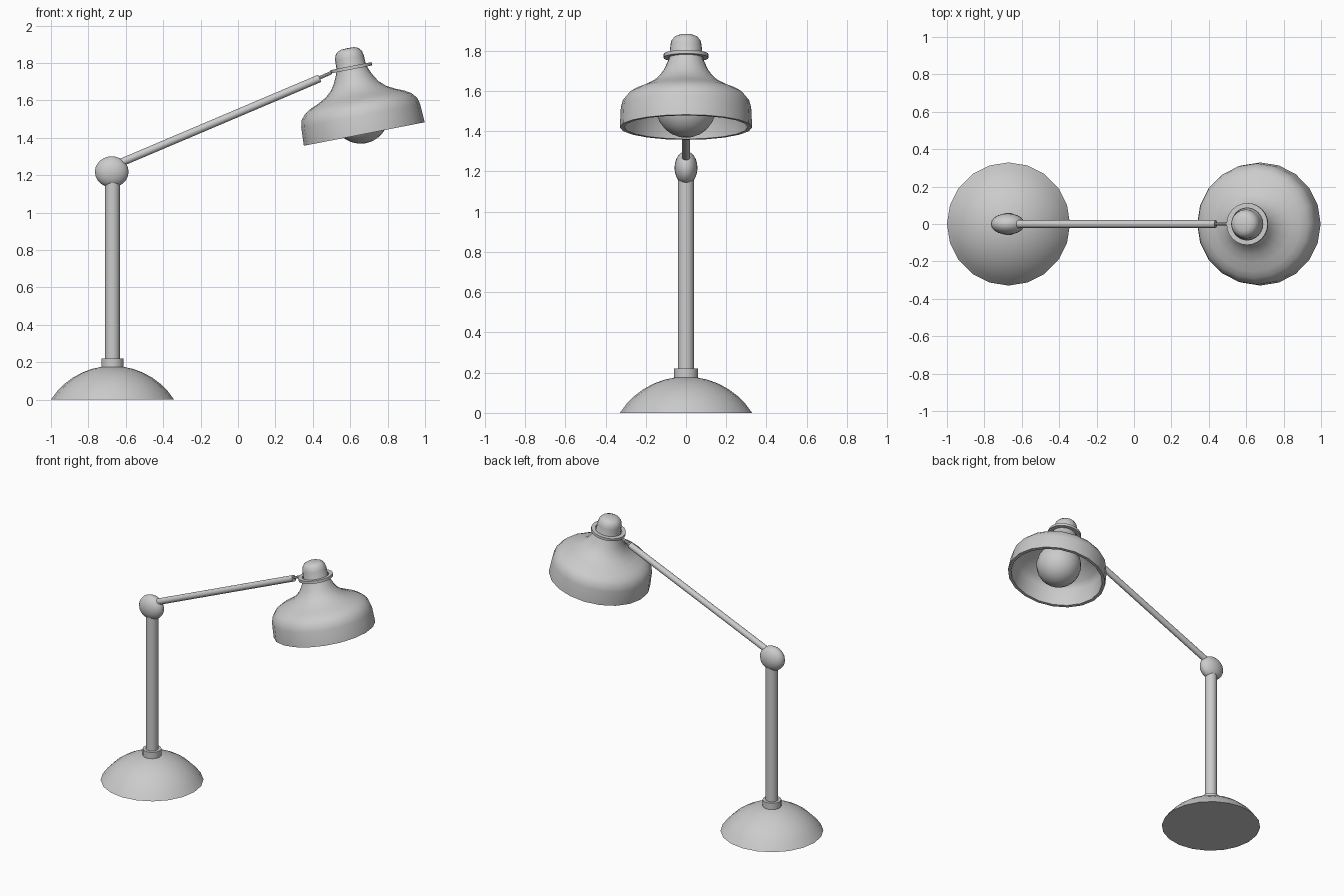
import bpy, bmesh
from math import sin, cos, pi, radians, asin
from mathutils import Vector, Matrix

if "Cube" in bpy.data.objects:
    bpy.data.objects.remove(bpy.data.objects["Cube"])


def lathe(name, profile, matrix, sides=20):
    """Revolve (radius, height) points around local z; radius 0 makes a pole."""
    bm = bmesh.new()
    rings = []
    for r, h in profile:
        if r < 1e-6:
            rings.append([bm.verts.new((0, 0, h))] * sides)
        else:
            rings.append([bm.verts.new((r * cos(2 * pi * i / sides), r * sin(2 * pi * i / sides), h))
                          for i in range(sides)])
    for a, b in zip(rings, rings[1:]):
        for i in range(sides):
            j = (i + 1) % sides
            bm.faces.new(list(dict.fromkeys((a[i], a[j], b[j], b[i]))))
    bmesh.ops.recalc_face_normals(bm, faces=bm.faces)
    mesh = bpy.data.meshes.new(name)
    bm.to_mesh(mesh)
    bm.free()
    ob = bpy.data.objects.new(name, mesh)
    bpy.context.collection.objects.link(ob)
    ob.matrix_world = matrix
    bpy.ops.object.select_all(action='DESELECT')
    ob.select_set(True)
    bpy.context.view_layer.objects.active = ob
    bpy.ops.object.shade_smooth_by_angle(angle=radians(35))
    return ob


def rod(name, a, b, radius, sides=16):
    a, b = Vector(a), Vector(b)
    d = b - a
    m = Matrix.Translation(a) @ d.to_track_quat('Z', 'Y').to_matrix().to_4x4()
    return lathe(name, [(0, 0), (radius, 0), (radius, d.length), (0, d.length)], m, sides)


def ball(radius, centre, steps=12):
    return [(radius * sin(pi * i / steps), centre - radius * cos(pi * i / steps))
            for i in range(steps + 1)]


X = -0.671   # stand axis

# domed base
R, H = 0.329, 0.18
big = (R * R + H * H) / (2 * H)
edge = asin(R / big)
dome = [(0, 0)] + [(big * sin(edge * (1 - i / 7)), big * cos(edge * (1 - i / 7)) - big + H)
                   for i in range(8)]
lathe("base", dome, Matrix.Translation((X, 0, 0)))

# collar and upright
rod("base_collar", (X, 0, 0.15), (X, 0, 0.22), 0.06, 20)
rod("upright", (X, 0, 0.2), (X, 0, 1.18), 0.04, 20)

# flattened pivot
lathe("pivot", ball(1, 0), Matrix.Translation((X - 0.004, 0, 1.218))
      @ Matrix.Diagonal((0.09, 0.057, 0.083, 1)))

# arm and the thin pin that holds the ring
rod("arm", (-0.65, 0, 1.257), (0.437, 0, 1.718), 0.021)
rod("arm_pin", (0.42, 0, 1.713), (0.50, 0, 1.749), 0.009, 8)

# tilted lamp head, origin at the rim centre
head = Matrix.Translation((0.675, 0, 1.42)) @ Matrix.Rotation(radians(-11), 4, 'Y')
shade = [(0, 0.35), (0.065, 0.34), (0.10, 0.27), (0.19, 0.19), (0.265, 0.158), (0.295, 0.12),
         (0.308, 0),                                       # inside
         (0.329, 0), (0.324, 0.10), (0.314, 0.137), (0.29, 0.166), (0.255, 0.187),
         (0.21, 0.206), (0.165, 0.23), (0.13, 0.262), (0.108, 0.295), (0.092, 0.33),
         (0.08, 0.36),                                     # outside
         (0.078, 0.415), (0.072, 0.44), (0.058, 0.457), (0.038, 0.466), (0, 0.468)]  # cap
lathe("lamp_shade", shade, head)

# ring around the neck
ring = [(0.086, 0.352), (0.112, 0.352), (0.112, 0.37), (0.086, 0.37), (0.086, 0.352)]
lathe("neck_ring", ring, head, 24)

# bulb with its neck inside the shade
bulb = ball(0.15, 0.10)[:10] + [(0.07, 0.25), (0.05, 0.28), (0.05, 0.35)]
lathe("bulb", bulb, head)
